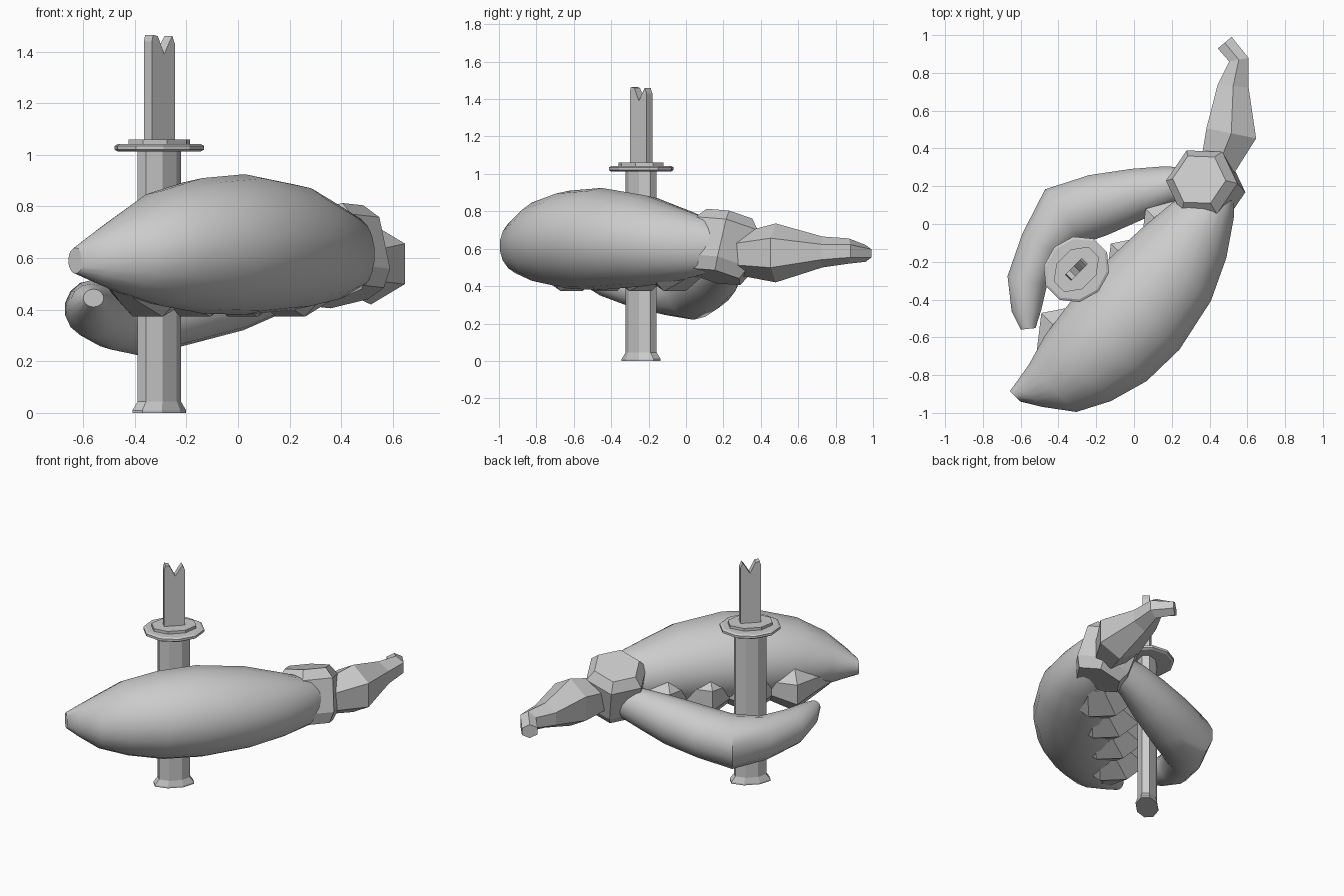
import bpy, bmesh, math
from mathutils import Vector

if "Cube" in bpy.data.objects:
    bpy.data.objects.remove(bpy.data.objects["Cube"])

R = math.sqrt(0.5)


def finish(name, bm, smooth=None):
    bmesh.ops.recalc_face_normals(bm, faces=bm.faces[:])
    me = bpy.data.meshes.new(name)
    bm.to_mesh(me)
    bm.free()
    ob = bpy.data.objects.new(name, me)
    bpy.context.collection.objects.link(ob)
    if smooth:
        bpy.ops.object.select_all(action='DESELECT')
        ob.select_set(True)
        bpy.context.view_layer.objects.active = ob
        bpy.ops.object.shade_smooth_by_angle(angle=math.radians(smooth))
    return ob


def skin(name, rings, smooth=None):
    """Bridge a list of point rings and cap both ends."""
    bm = bmesh.new()
    vs = [[bm.verts.new(p) for p in r] for r in rings]
    n = len(vs[0])
    for a, b in zip(vs, vs[1:]):
        for i in range(n):
            j = (i + 1) % n
            bm.faces.new((a[i], a[j], b[j], b[i]))
    bm.faces.new(vs[0])
    bm.faces.new(vs[-1])
    return finish(name, bm, smooth)


def limb(name, sections, n, smooth=None, side=None):
    """Elliptical loft; sections are (x, y, half width, z low, z high)."""
    pts = [Vector(s[:2]) for s in sections]
    rings = []
    for i, (x, y, w, z0, z1) in enumerate(sections):
        t = (pts[min(i + 1, len(pts) - 1)] - pts[max(i - 1, 0)]).normalized()
        nx, ny = side or (t.y, -t.x)
        ring = []
        for k in range(n):
            a = 2 * math.pi * (k + 0.5) / n
            c, s = math.cos(a) * w, math.sin(a) * (z1 - z0) / 2
            ring.append((x + nx * c, y + ny * c, (z0 + z1) / 2 + s))
        rings.append(ring)
    return skin(name, rings, smooth)


def diagonal(rows):
    """Turn (u, v inner, v outer, z low, z high) rows into limb sections."""
    out = []
    for u, v0, v1, z0, z1 in rows:
        v = (v0 + v1) / 2
        out.append(((u + v) * R, (u - v) * R, (v1 - v0) / 2, z0, z1))
    return out


# large claw finger
limb("large_claw_finger", diagonal([
    (-1.09, .16, .24, .54, .64), (-1.03, .15, .34, .51, .69),
    (-.92, .13, .49, .46, .77), (-.75, .08, .58, .415, .86),
    (-.54, .05, .64, .385, .91), (-.30, .03, .645, .38, .925),
    (0, .04, .58, .40, .885), (.22, .06, .475, .43, .815),
    (.40, .12, .35, .47, .76), (.47, .17, .28, .53, .70)]), 18, 35, (R, -R))

# faceted ridged teeth along the inner underside
teeth = [(-.92, .17, .35, .47, .60)]
for u in (-.68, -.42, -.16, .10):
    teeth += [(u - .12, .07, .34, .42, .66), (u, -.03, .40, .36, .70)]
teeth.append((.28, .08, .34, .44, .66))
limb("claw_teeth", diagonal(teeth), 8, None, (R, -R))

# small curved claw finger
limb("small_claw_finger", [
    (.32, .22, .08, .44, .64), (.18, .20, .11, .39, .64),
    (.02, .16, .14, .32, .62), (-.19, .10, .17, .265, .58),
    (-.37, .04, .18, .22, .55), (-.49, -.11, .12, .245, .52),
    (-.565, -.30, .11, .29, .515), (-.57, -.46, .08, .35, .50),
    (-.56, -.555, .04, .41, .48)], 14, 35)


# tilted hexagonal wrist joint
def wrist_ring(f, r):
    c = Vector((.42, .16, .45)).lerp(Vector((.345, .235, .77)), f)
    axis = Vector((-.075, .075, .32)).normalized()
    q = axis.to_track_quat('Z', 'Y')
    return [c + q @ Vector((r * math.cos(k * math.pi / 3 + .2),
                            r * math.sin(k * math.pi / 3 + .2), 0)) for k in range(6)]


skin("wrist_joint", [wrist_ring(f, r) for f, r in
                     ((0, .15), (.2, .19), (.82, .195), (1, .145))])

# low-poly arm
limb("arm_segment", [
    (.43, .27, .10, .46, .68), (.515, .48, .155, .42, .735),
    (.525, .73, .095, .50, .665), (.555, .87, .06, .52, .655),
    (.48, .96, .055, .53, .62)], 6)

# weapon, turned 45 degrees about its own axis
CX, CY = -.305, -.24


def slab(name, rows, n=8):
    rings = []
    for z, a, b in rows:
        ring = []
        for k in range(n):
            t = 2 * math.pi * (k + .5) / n
            f = 1 / math.cos(math.pi / n)
            u, v = a * f * math.cos(t), b * f * math.sin(t)
            ring.append((CX + (u + v) * R, CY + (u - v) * R, z))
        rings.append(ring)
    return skin(name, rings)


slab("grip", [(.03, .095, .056), (1.02, .095, .056)])
slab("pommel", [(0, .12, .065), (.01, .12, .065), (.045, .095, .056)])
slab("guard_plate", [(1.012, .165, .145), (1.02, .178, .158),
                     (1.035, .178, .158), (1.042, .165, .145)], 10)
slab("guard_collar", [(1.04, .13, .095), (1.06, .13, .095)])

# broken blade stub
bm = bmesh.new()
outline = [(-.063, 1.05), (.063, 1.05), (.063, 1.43), (.05, 1.46), (.035, 1.44),
           (.005, 1.39), (-.015, 1.43), (-.03, 1.46), (-.055, 1.465), (-.063, 1.44)]
front = [bm.verts.new((CX + (u - .022) * R, CY + (u + .022) * R, z)) for u, z in outline]
face = bm.faces.new(front)
res = bmesh.ops.extrude_face_region(bm, geom=[face])
bmesh.ops.translate(bm, vec=(.044 * R, -.044 * R, 0),
                    verts=[g for g in res['geom'] if isinstance(g, bmesh.types.BMVert)])
finish("broken_blade", bm)
